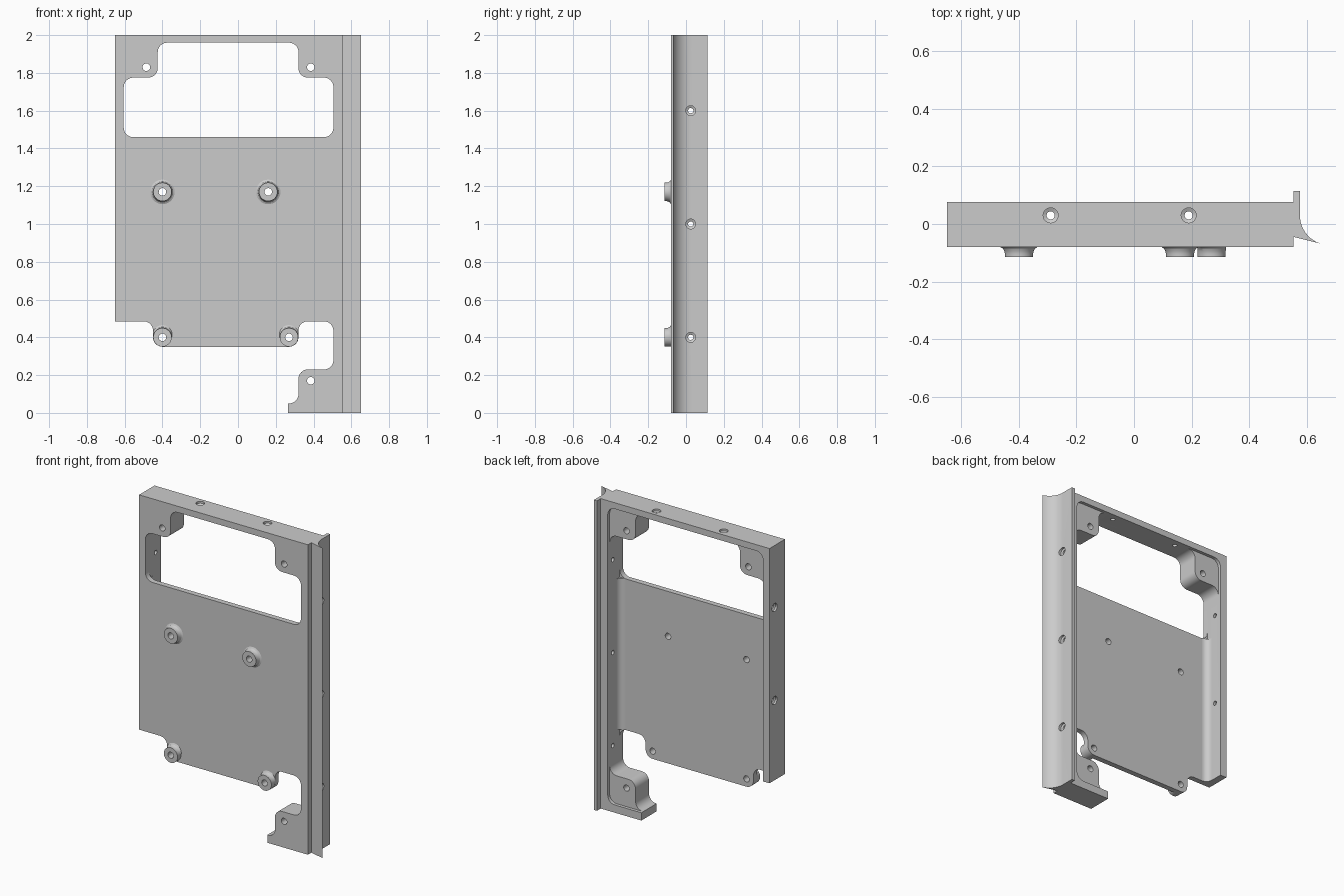
import bpy, bmesh
from math import sin, cos, pi, radians
from mathutils import Matrix, Vector

old = bpy.data.objects.get("Cube")
if old:
    bpy.data.objects.remove(old)

GREY = (0.6, 0.6, 0.6, 1)
mat = bpy.data.materials.new("plain grey")
mat.use_nodes = True
mat.diffuse_color = GREY
mat.node_tree.nodes["Principled BSDF"].inputs["Base Color"].default_value = GREY


def rounded(points, r=0.05, steps=8):
    """Outline whose corners (x, z, 1) are rounded and (x, z) are sharp."""
    out, n = [], len(points)
    for i, p in enumerate(points):
        c = Vector(p[:2])
        if len(p) == 2:
            out.append(c)
            continue
        a = (Vector(points[i - 1][:2]) - c).normalized()
        b = (Vector(points[(i + 1) % n][:2]) - c).normalized()
        mid = c + (a + b) * r
        for k in range(steps + 1):
            t = k / steps * pi / 2
            out.append(mid - b * r * cos(t) - a * r * sin(t))
    return out


def circle(x, z, r, steps=24):
    return [Vector((x + r * cos(2 * pi * k / steps), z + r * sin(2 * pi * k / steps)))
            for k in range(steps)]


def to_object(name, bm):
    bmesh.ops.recalc_face_normals(bm, faces=bm.faces)
    mesh = bpy.data.meshes.new(name)
    bm.to_mesh(mesh)
    bm.free()
    obj = bpy.data.objects.new(name, mesh)
    bpy.context.collection.objects.link(obj)
    return obj


def finish(obj):
    obj.data.materials.clear()
    obj.data.materials.append(mat)
    bpy.ops.object.select_all(action='DESELECT')
    obj.select_set(True)
    bpy.context.view_layer.objects.active = obj
    bpy.ops.object.shade_smooth_by_angle(angle=radians(30))


def prism(name, loops, lo, hi, along_z=False):
    """Fill the loops (inner ones are holes) and extrude along y or z."""
    def place(c, h):
        return (c[0], c[1], h) if along_z else (c[0], h, c[1])

    bm = bmesh.new()
    rings = [[bm.verts.new(place(c, lo)) for c in loop] for loop in loops]
    edges = [bm.edges.new((ring[i - 1], ring[i])) for ring in rings for i in range(len(ring))]
    bmesh.ops.triangle_fill(bm, edges=edges, normal=place((0, 0), 1))
    caps = list(bm.faces)
    far = {v: bm.verts.new(v.co + Vector(place((0, 0), hi - lo)))
           for ring in rings for v in ring}
    for f in caps:
        bm.faces.new([far[v] for v in f.verts])
    for ring in rings:
        for i in range(len(ring)):
            a, b = ring[i - 1], ring[i]
            bm.faces.new((a, b, far[b], far[a]))
    return to_object(name, bm)


def lathe(name, profile, steps=32):
    """Spin (radius, height) points about z; the profile is a closed ring."""
    bm = bmesh.new()
    rings = [[bm.verts.new((r * cos(2 * pi * k / steps), r * sin(2 * pi * k / steps), h))
              for k in range(steps)] for r, h in profile]
    for a, b in zip(rings, rings[1:] + rings[:1]):
        for k in range(steps):
            j = (k + 1) % steps
            bm.faces.new((a[k], a[j], b[j], b[k]))
    return to_object(name, bm)


# Depth levels: front face, plate back, corner post back, rim back
FRONT, PLATE, POST, RIM = -0.08, -0.045, 0.057, 0.077
standoffs = [(-0.4, 1.17, 0), (0.16, 1.17, 0), (-0.4, 0.4, 1), (0.27, 0.4, 1)]
posts = [(-0.485, 1.83), (0.385, 1.83), (0.385, 0.17)]
post_holes = [circle(x, z, 0.02) for x, z in posts]

# Front plate with its window, notches and screw holes
top_corner = [(-0.65, 0.485), (-0.65, 2), (0.555, 2), (0.555, 0)]
foot = [(0.265, 0), (0.265, 0.05), (0.32, 0.05, 1), (0.32, 0.23, 1), (0.505, 0.23, 1)]
upper_edge = [(0.505, 1.775, 1), (0.32, 1.775, 1), (0.32, 1.96, 1),
              (-0.425, 1.96, 1), (-0.425, 1.775, 1), (-0.605, 1.775, 1)]
outline = rounded(top_corner + foot + [(0.505, 0.485, 1), (0.32, 0.485, 1), (0.32, 0.35, 1),
                                       (-0.45, 0.35, 1), (-0.45, 0.485, 1)])
window = rounded(upper_edge + [(-0.605, 1.46, 1), (0.505, 1.46, 1)])
plate_holes = [circle(x, z, 0.02) for x, z, low in standoffs]
plate = prism("front_plate", [outline, window] + post_holes + plate_holes, FRONT, PLATE)

# Side walls with the corner posts, then the thin rim behind them
wall_outline = rounded(top_corner + foot + upper_edge + [(-0.605, 0.485)])
walls = prism("side_walls", [wall_outline] + post_holes, PLATE, POST)
rim_outline = rounded(top_corner + [(0.265, 0), (0.265, 0.05), (0.505, 0.05, 1),
                                    (0.505, 1.96, 1), (-0.605, 1.96, 1), (-0.605, 0.485)])
rim = prism("back_rim", [rim_outline], POST, RIM)

# Side flange with a flared lip
arc = [(0.68 + 0.103 * cos(radians(253 - 7.3 * k)), 0.03 + 0.103 * sin(radians(253 - 7.3 * k)))
       for k in range(11)]
flange = prism("side_flange", [[(0.555, -0.045)] + arc + [(0.577, 0.115), (0.555, 0.115)]],
               0, 2, True)


# Countersunk screw holes through the sides and the top
def drill(target, position, direction):
    cutter = lathe("drill", [(0.0005, 0.05), (0.026, 0.05), (0.026, -0.012),
                             (0.014, -0.018), (0.014, -0.09), (0.0005, -0.09)], 24)
    # Close the thin core so that the cutter is solid
    bm = bmesh.new()
    bm.from_mesh(cutter.data)
    bmesh.ops.remove_doubles(bm, verts=bm.verts, dist=0.0012)
    bmesh.ops.recalc_face_normals(bm, faces=bm.faces)
    bm.to_mesh(cutter.data)
    bm.free()
    turn = Vector(direction).to_track_quat('Z', 'Y').to_matrix().to_4x4()
    cutter.data.transform(Matrix.Translation(position) @ turn)
    m = target.modifiers.new("hole", 'BOOLEAN')
    m.operation, m.solver, m.object = 'DIFFERENCE', 'EXACT', cutter
    deps = bpy.context.evaluated_depsgraph_get()
    mesh = bpy.data.meshes.new_from_object(target.evaluated_get(deps))
    target.modifiers.clear()
    target.data = mesh
    bpy.data.objects.remove(cutter)


for z in (0.4, 1.0, 1.6):
    for part in (walls, flange):
        drill(part, (0.577, 0.025, z), (1, 0, 0))
for z in (1.0, 1.6):
    drill(walls, (-0.65, 0.025, z), (-1, 0, 0))
for x in (-0.29, 0.19):
    drill(walls, (x, 0.03, 2), (0, 0, 1))
for part in (plate, walls, rim, flange):
    finish(part)

# Concave fillets between the plate and the two long walls
for name, x, s in (("left_fillet", 0.505, -1), ("right_fillet", -0.605, 1)):
    R = 0.04
    curve = [(x + s * R * (1 - cos(t * pi / 16)), PLATE + R * (1 - sin(t * pi / 16)))
             for t in range(9)]
    finish(prism(name, [[(x, PLATE)] + curve], 0.485, 1.46, True))

# Standoffs on the front, with a flared base where the plate supports it
flare = [(0.02, FRONT), (0.02, -0.115), (0.049, -0.115), (0.049, -0.104),
         (0.051, -0.094), (0.056, -0.085), (0.065, FRONT)]
for x, z, low in standoffs:
    boss = lathe("standoff", [(r, -h) for r, h in flare])
    for v in boss.data.vertices:
        r = Vector(v.co[:2]).length
        if low and r > 0.049:
            up = max(0, v.co.y / r)
            v.co.xy *= (0.049 + (r - 0.049) * up) / r
    boss.data.transform(Matrix.Translation((x, 0, z)) @ Matrix.Rotation(pi / 2, 4, 'X'))
    finish(boss)
